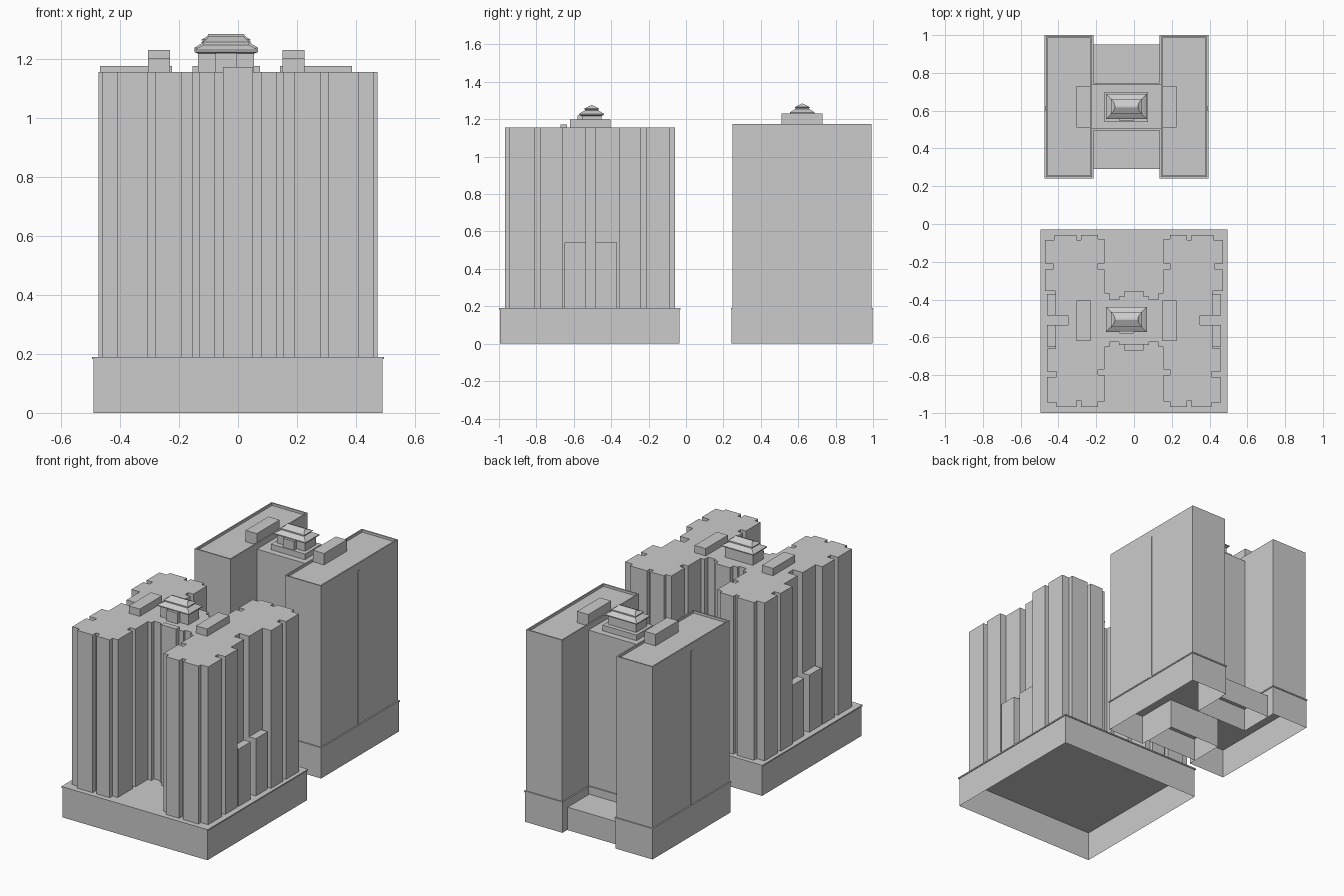
import bpy, bmesh

if "Cube" in bpy.data.objects:
    bpy.data.objects.remove(bpy.data.objects["Cube"])


def mesh_object(name, bm):
    bmesh.ops.recalc_face_normals(bm, faces=bm.faces)
    me = bpy.data.meshes.new(name)
    bm.to_mesh(me)
    bm.free()
    ob = bpy.data.objects.new(name, me)
    bpy.context.collection.objects.link(ob)
    return ob


def loft(name, rings, bottom=True, top=True):
    """Skin a stack of closed 3D outlines."""
    bm = bmesh.new()
    rows = [[bm.verts.new(p) for p in r] for r in rings]
    n = len(rows[0])
    for a, b in zip(rows, rows[1:]):
        for i in range(n):
            j = (i + 1) % n
            bm.faces.new((a[i], a[j], b[j], b[i]))
    up = rows[0][0].co.z < rows[-1][0].co.z
    if top:
        bm.faces.new(rows[-1])
    if bottom:
        bm.faces.new(rows[0][::-1])
    ob = mesh_object(name, bm)
    return ob


def prism(name, pts, z0, z1, **kw):
    return loft(name, [[(x, y, z) for x, y in pts] for z in (z0, z1)], **kw)


def rect(x0, x1, y0, y1):
    return [(x0, y0), (x1, y0), (x1, y1), (x0, y1)]


def box(name, x0, x1, y0, y1, z0, z1, **kw):
    return prism(name, rect(x0, x1, y0, y1), z0, z1, **kw)


def pagoda(name, cx, cy, z_roof, top):
    """Stepped roof pavilion with two flared hip roofs."""
    levels = [(.095, .052, z_roof), (.095, .052, top - .058), (.108, .066, top - .052),
              (.108, .066, top - .046), (.092, .050, top - .036), (.077, .036, top - .028),
              (.077, .036, top - .022), (.083, .040, top - .021), (.083, .040, top - .018),
              (.070, .026, top - .011), (.063, .014, top - .005), (.061, .004, top)]
    loft(name, [[(cx + x, cy + y, z) for x, y in rect(-a, a, -b, b)] for a, b, z in levels],
         bottom=False)
    box(name + "_porch", cx - .037, cx + .037, cy - .076, cy - .05, z_roof, top - .055)


# ---------------- Front building ----------------
# podium, open underneath, with a thin lip
box("front_podium", -.49, .49, -.995, -.035, 0, .182, bottom=False)
box("front_podium_lip", -.495, .495, -1, -.03, .182, .19)

# right half of the tower outline, front middle to back middle
half = [(.05, -.67), (.05, -.64), (.08, -.64), (.08, -.625), (.13, -.625), (.13, -.65),
        (.155, -.65), (.155, -.77), (.19, -.77), (.19, -.80), (.155, -.80), (.155, -.94),
        (.19, -.94), (.19, -.968), (.28, -.968), (.28, -.935), (.305, -.935), (.305, -.968),
        (.41, -.968), (.41, -.945), (.46, -.945), (.46, -.81), (.41, -.81), (.41, -.78),
        (.46, -.78), (.46, -.66), (.415, -.66), (.415, -.535), (.35, -.535), (.35, -.485),
        (.415, -.485), (.415, -.355), (.472, -.355), (.472, -.24), (.43, -.24), (.43, -.21),
        (.472, -.21), (.472, -.085), (.42, -.085), (.42, -.058), (.305, -.058), (.305, -.085),
        (.28, -.085), (.28, -.058), (.19, -.058), (.19, -.08), (.155, -.08), (.155, -.21),
        (.19, -.21), (.19, -.24), (.155, -.24), (.155, -.365), (.13, -.365), (.13, -.4),
        (.08, -.4), (.08, -.385), (.05, -.385), (.05, -.355)]
outline = half + [(-x, y) for x, y in reversed(half)]
prism("front_tower", outline, .19, 1.155, bottom=False)

# low side bays
for s in (-1, 1):
    for y0, y1 in ((-.65, -.535), (-.485, -.37)):
        xs = sorted((s * .41, s * .46))
        box("side_bay", xs[0], xs[1], y0, y1, .19, .54, bottom=False)

# roof structures
for x0, x1 in ((-.305, -.23), (.15, .225)):
    box("front_roof_house", x0, x1, -.62, -.405, 1.155, 1.2, bottom=False)
box("front_roof_screen", -.05, .05, -.67, -.635, 1.155, 1.172, bottom=False)
pagoda("front_pavilion", -.04, -.505, 1.155, 1.275)

# ---------------- Back building ----------------


def h_outline(e):
    """H-shaped plan, grown outward by e."""
    a, b, c, d = -.467 - e, -.223 + e, .143 - e, .387 + e
    y0, y1, y2, y3 = .248 - e, .502 - e, .738 + e, .992 + e
    return [(a, y0), (b, y0), (b, y1), (c, y1), (c, y0), (d, y0),
            (d, y3), (c, y3), (c, y2), (b, y2), (b, y3), (a, y3)]


# H-shaped base with lip, open underneath
prism("back_podium", h_outline(.004), 0, .182, bottom=False, top=False)
prism("back_podium_lip", h_outline(.008), .182, .19)
for y0, y1 in ((.29, .5), (.74, .95)):
    box("court_podium", -.215, .135, y0, y1, 0, .14, bottom=False)

# wings with recessed roofs, and the lower link between them
for x0, x1 in ((-.467, -.223), (.143, .387)):
    t = .008
    outer = rect(x0, x1, .248, .992)
    inner = rect(x0 + t, x1 - t, .248 + t, .992 - t)
    loft("back_wing", [[(x, y, z) for x, y in p] for p, z in
                       ((outer, .19), (outer, 1.175), (inner, 1.175), (inner, 1.16))],
         bottom=False)
box("back_link", -.223, .143, .502, .738, .19, 1.14, bottom=False)

# narrow vertical strips on the outer sides
box("side_strip", .385, .391, .602, .622, .19, 1.13)
box("side_strip", -.471, -.465, .602, .622, .19, 1.13)

# roof structures
for x0, x1 in ((-.305, -.23), (.15, .225)):
    box("back_roof_house", x0, x1, .51, .73, 1.16, 1.23, bottom=False)
box("back_roof_plinth", -.155, .075, .54, .70, 1.14, 1.175, bottom=False)
pagoda("back_pavilion", -.04, .622, 1.14, 1.283)
